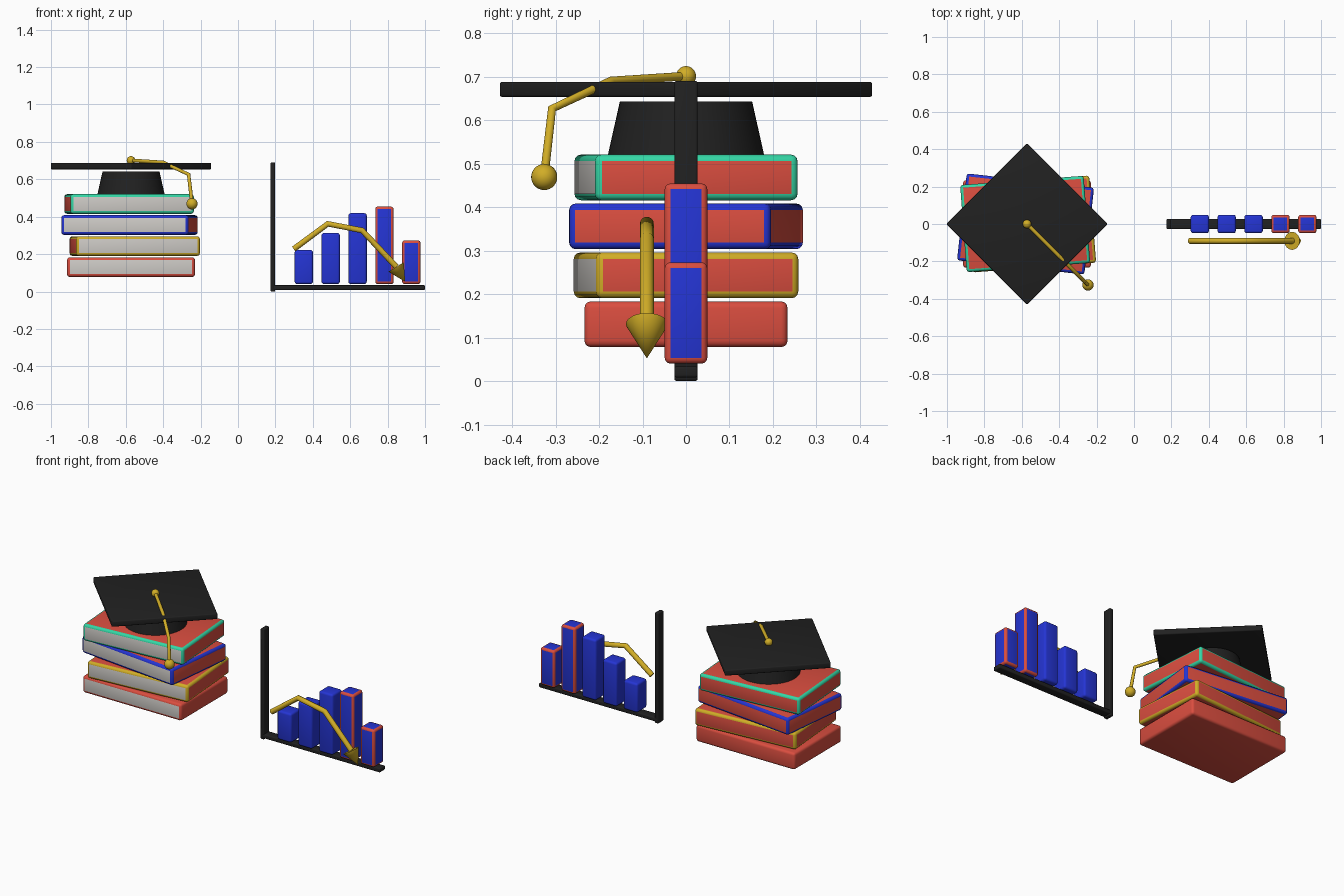
import bpy, bmesh, math
from mathutils import Vector, Matrix

if "Cube" in bpy.data.objects:
    bpy.data.objects.remove(bpy.data.objects["Cube"])


def mat(name, r, g, b):
    m = bpy.data.materials.new(name)
    m.diffuse_color = (r, g, b, 1)
    m.use_nodes = True
    m.node_tree.nodes["Principled BSDF"].inputs["Base Color"].default_value = m.diffuse_color
    return m


RED = mat("red", 0.70, 0.075, 0.05)
BLUE = mat("blue", 0.018, 0.035, 0.66)
GREEN = mat("green", 0.035, 0.68, 0.38)
GOLD = mat("gold", 0.64, 0.42, 0.02)
BLACK = mat("black", 0.015, 0.015, 0.015)
PAGE = mat("page_grey", 0.62, 0.60, 0.57)


def finish(bm, name, mats):
    me = bpy.data.meshes.new(name)
    bm.to_mesh(me)
    bm.free()
    ob = bpy.data.objects.new(name, me)
    bpy.context.collection.objects.link(ob)
    for m in mats:
        me.materials.append(m)
    bpy.ops.object.select_all(action='DESELECT')
    ob.select_set(True)
    bpy.context.view_layer.objects.active = ob
    bpy.ops.object.shade_smooth_by_angle(angle=math.radians(35))
    return ob


# rounded box: material 0 on the flat faces, 1 on the rounded edges, 2 on the front face
def box(name, size, loc, bevel, mats, angle=0.0):
    bm = bmesh.new()
    bmesh.ops.create_cube(bm, size=1, matrix=Matrix.Diagonal((*size, 1)))
    bmesh.ops.bevel(bm, geom=bm.edges[:], offset=bevel, segments=3, profile=0.5, affect='EDGES')
    bm.normal_update()
    for f in bm.faces:
        flat = max(abs(c) for c in f.normal) > 0.999
        if not flat and len(mats) > 1:
            f.material_index = 1
        elif flat and f.normal.y < -0.999 and len(mats) > 2:
            f.material_index = 2
    ob = finish(bm, name, mats)
    ob.location = loc
    ob.rotation_euler.z = angle
    return ob


def span(name, x0, x1, half_y, z0, z1, bevel, mats):
    return box(name, (x1 - x0, 2 * half_y, z1 - z0), ((x0 + x1) / 2, 0, (z0 + z1) / 2), bevel, mats)


def cone(name, r1, r2, a, b, m):
    a, b = Vector(a), Vector(b)
    d = b - a
    bm = bmesh.new()
    mx = Matrix.Translation((a + b) / 2) @ d.to_track_quat('Z', 'Y').to_matrix().to_4x4()
    bmesh.ops.create_cone(bm, cap_ends=True, segments=48, radius1=r1, radius2=r2,
                          depth=d.length, matrix=mx)
    return finish(bm, name, [m])


def ball(name, r, loc, m):
    bm = bmesh.new()
    bmesh.ops.create_uvsphere(bm, u_segments=24, v_segments=14, radius=r,
                              matrix=Matrix.Translation(loc))
    return finish(bm, name, [m])


def tube(name, pts, r, m):
    cu = bpy.data.curves.new(name, 'CURVE')
    cu.dimensions = '3D'
    cu.bevel_depth = r
    cu.bevel_resolution = 5
    cu.use_fill_caps = True
    sp = cu.splines.new('POLY')
    sp.points.add(len(pts) - 1)
    for p, c in zip(sp.points, pts):
        p.co = (*c, 1)
    cu.materials.append(m)
    ob = bpy.data.objects.new(name, cu)
    bpy.context.collection.objects.link(ob)
    return ob


# stack of four books: centre x, width, twist, edge colour
books = [(-0.572, 0.684, 0.0, RED), (-0.552, 0.664, 0.08, GOLD),
         (-0.580, 0.685, -0.112, BLUE), (-0.582, 0.662, 0.075, GREEN)]
for i, (x, w, a, edge) in enumerate(books):
    box(f"book_{i + 1}", (w, 0.467, 0.105), (x, 0, 0.1305 + 0.1125 * i), 0.015,
        [RED, edge, PAGE], a)

# graduation cap
CX = -0.572
cone("cap_crown", 0.18, 0.152, (CX, 0, 0.518), (CX, 0, 0.643), BLACK)
box("cap_board", (0.609, 0.609, 0.035), (CX, 0, 0.6705), 0.006, [BLACK], math.pi / 4)
ball("cap_button", 0.023, (CX, 0, 0.701), GOLD)
cord = [(0, 0.701), (0.172, 0.69), (0.308, 0.626), (0.326, 0.47)]
tube("tassel_cord", [(CX + d, -d, z) for d, z in cord], 0.010, GOLD)
ball("tassel_end", 0.030, (CX + 0.326, -0.326, 0.469), GOLD)

# chart axes
span("vertical_axis", 0.173, 0.199, 0.027, 0.0, 0.69, 0.006, [BLACK])
span("horizontal_axis", 0.175, 1.0, 0.027, 0.008, 0.034, 0.006, [BLACK])

# chart bars, the last two with red edges
for i, top in enumerate((0.222, 0.313, 0.419, 0.454, 0.273)):
    x = 0.352 + 0.1437 * i
    span(f"bar_{i + 1}", x - 0.049, x + 0.049, 0.049, 0.04, top, 0.013,
         [BLUE, BLUE if i < 3 else RED])

# trend arrow in front of the bars
Y = -0.09
tube("trend_line", [(0.298, Y, 0.227), (0.48, Y, 0.362), (0.663, Y, 0.327), (0.847, Y, 0.132)],
     0.016, GOLD)
cone("arrow_head", 0.048, 0.0, (0.845, Y, 0.131), (0.894, Y, 0.052), GOLD)
